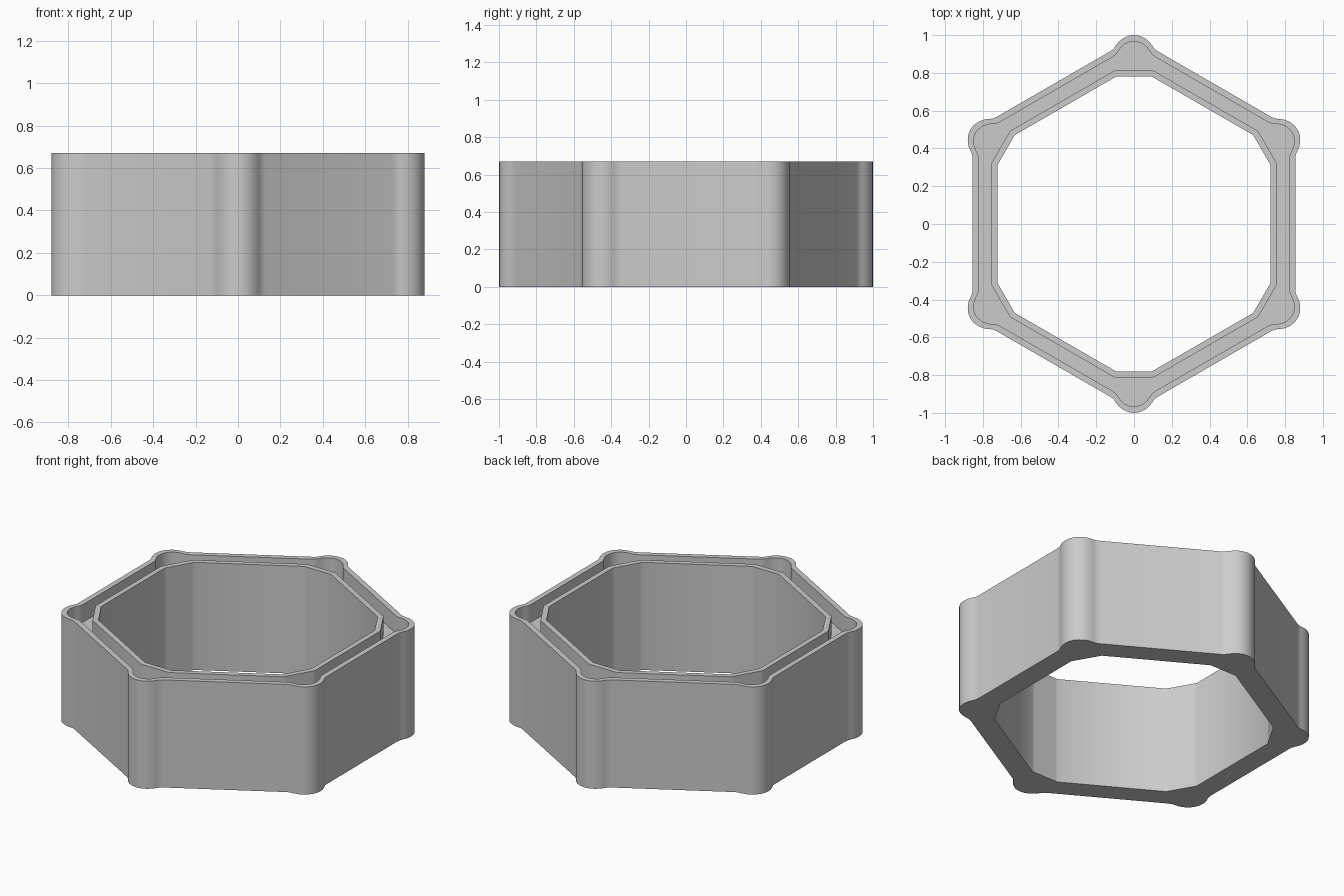
import bpy, bmesh, math

if "Cube" in bpy.data.objects:
    bpy.data.objects.remove(bpy.data.objects["Cube"])

HEIGHT, FLOOR = 0.67, 0.56

# Half profiles of one corner (the corner points along +y), tip to wall
OUTER = [(0, 1.0), (0.03, 0.996), (0.058, 0.983), (0.082, 0.964),
         (0.099, 0.941), (0.110, 0.926), (0.128, 0.913)]
GROOVE = [(0, 0.967), (0.025, 0.963), (0.049, 0.952), (0.069, 0.935),
          (0.084, 0.914), (0.096, 0.897), (0.113, 0.884)]


def flat(half_width, y):
    """Straight chamfered corner with as many points as the rounded ones."""
    n = len(OUTER) - 1
    return [(half_width * i / n, y) for i in range(n + 1)]


def hex_loop(half):
    """Mirror the half corner and repeat it six times round z."""
    corner = [(-x, y) for x, y in reversed(half[1:])] + half
    pts = []
    for k in range(6):
        c, s = math.cos(-k * math.pi / 3), math.sin(-k * math.pi / 3)
        pts += [(x * c - y * s, x * s + y * c) for x, y in corner]
    return pts


outer, groove = hex_loop(OUTER), hex_loop(GROOVE)
lip, bore = hex_loop(flat(0.098, 0.815)), hex_loop(flat(0.092, 0.782))

# Cross-section of the ring: outer wall, groove, inner lip, bore
section = [(outer, 0), (outer, HEIGHT), (groove, HEIGHT), (groove, FLOOR),
           (lip, FLOOR), (lip, HEIGHT), (bore, HEIGHT), (bore, 0)]

bm = bmesh.new()
rings = [[bm.verts.new((x, y, z)) for x, y in loop] for loop, z in section]
for a, b in zip(rings, rings[1:] + rings[:1]):
    for i in range(len(a)):
        j = (i + 1) % len(a)
        bm.faces.new((a[i], a[j], b[j], b[i]))
bmesh.ops.recalc_face_normals(bm, faces=bm.faces)

mesh = bpy.data.meshes.new("hexagonal_grooved_ring")
bm.to_mesh(mesh)
bm.free()
ring = bpy.data.objects.new("hexagonal_grooved_ring", mesh)
bpy.context.collection.objects.link(ring)
bpy.context.view_layer.objects.active = ring
ring.select_set(True)
bpy.ops.object.shade_smooth_by_angle(angle=math.radians(35))
